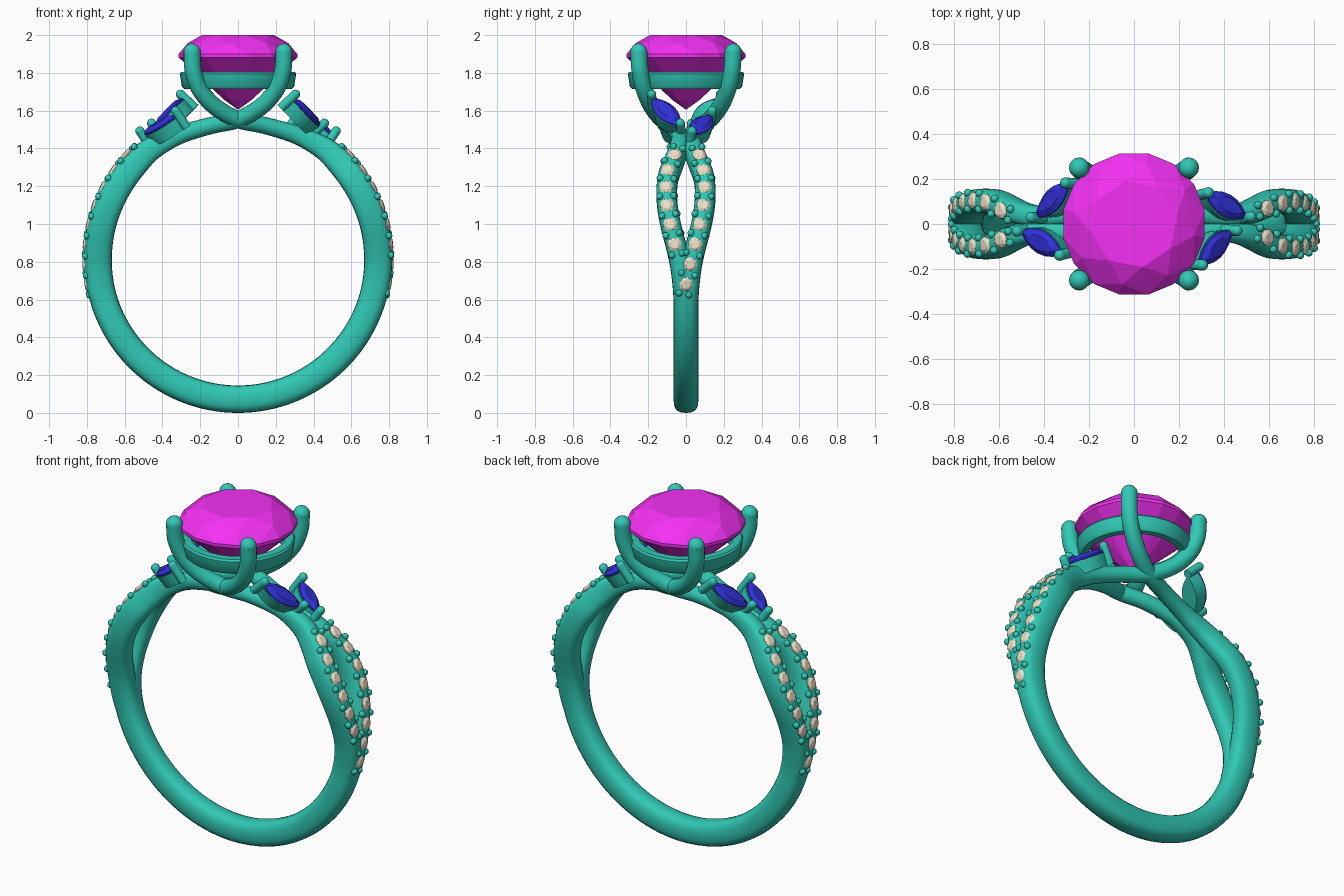
import bpy, bmesh, math
from mathutils import Vector, Matrix

if "Cube" in bpy.data.objects:
    bpy.data.objects.remove(bpy.data.objects["Cube"])

CZ, RM = 0.815, 0.7425     # ring centre height, mid radius of the shank


def material(name, rgb):
    m = bpy.data.materials.new(name)
    m.diffuse_color = (*rgb, 1)
    m.use_nodes = True
    m.node_tree.nodes["Principled BSDF"].inputs["Base Color"].default_value = m.diffuse_color
    return m


METAL = material("teal_metal", (0.03, 0.58, 0.46))
PINK = material("magenta_gem", (0.9, 0.03, 0.9))
BLUE = material("blue_gem", (0.03, 0.03, 0.7))
CREAM = material("cream_gem", (0.85, 0.76, 0.58))


def finish(name, bm, mat, smooth=True):
    bmesh.ops.recalc_face_normals(bm, faces=bm.faces[:])
    me = bpy.data.meshes.new(name)
    bm.to_mesh(me)
    bm.free()
    me.materials.append(mat)
    if smooth:
        for p in me.polygons:
            p.use_smooth = True
        me.set_sharp_from_angle(angle=math.radians(40))
    ob = bpy.data.objects.new(name, me)
    bpy.context.collection.objects.link(ob)
    return ob


def polar(phi, y, hw, hh, r=RM):
    a = math.radians(phi)
    return (r * math.sin(a), y, CZ + r * math.cos(a), hw, hh)


def catmull(pts, steps=7):
    P = [Vector(p) for p in pts]
    P = [2 * P[0] - P[1]] + P + [2 * P[-1] - P[-2]]
    out = []
    for i in range(1, len(P) - 2):
        a, b, c, d = P[i - 1:i + 3]
        for k in range(steps):
            t = k / steps
            out.append(0.5 * (2 * b + (c - a) * t + (2 * a - 5 * b + 4 * c - d) * t * t
                              + (3 * b - a - 3 * c + d) * t ** 3))
    return out + [P[-2]]


def sweep(bm, path, n=20):
    """Sweep a rounded section whose half width and half height vary along the path."""
    rings = []
    for i, p in enumerate(path):
        q, o = path[min(i + 1, len(path) - 1)], path[max(i - 1, 0)]
        t = Vector((q[0] - o[0], q[1] - o[1], q[2] - o[2])).normalized()
        side = Vector((0, 1, 0))
        side = (side - t * side.dot(t)).normalized()
        up = t.cross(side)
        e = 0.75 if p[4] > 0.055 else 1.0 - 0.25 * max(0, (p[4] - 0.045) / 0.01)
        ring = []
        for k in range(n):
            a = 2 * math.pi * k / n
            c, s = math.cos(a), math.sin(a)
            u = math.copysign(abs(c) ** e, c) * p[3]
            v = math.copysign(abs(s) ** e, s) * p[4]
            ring.append(bm.verts.new(Vector((p[0], p[1], p[2])) + side * u + up * v))
        rings.append(ring)
    for a, b in zip(rings, rings[1:]):
        for k in range(n):
            bm.faces.new((a[k], a[(k + 1) % n], b[(k + 1) % n], b[k]))
    bm.faces.new(rings[0])
    bm.faces.new(rings[-1])


def hull(bm, pts):
    r = bmesh.ops.convex_hull(bm, input=[bm.verts.new(p) for p in pts])
    bmesh.ops.delete(bm, geom=[g for g in r["geom_interior"] if isinstance(g, bmesh.types.BMVert)],
                     context='VERTS')


def ball(bm, pos, r, u=10, v=7):
    bmesh.ops.create_uvsphere(bm, u_segments=u, v_segments=v, radius=r,
                              matrix=Matrix.Translation(pos))


def circle(r, z, n, off=0.0):
    return [Vector((r * math.cos(2 * math.pi * (i + off) / n),
                    r * math.sin(2 * math.pi * (i + off) / n), z)) for i in range(n)]


def frame(pos, axis, normal):
    x = axis.normalized()
    z = (normal - x * normal.dot(x)).normalized()
    m = Matrix((x, z.cross(x), z)).transposed().to_4x4()
    return Matrix.Translation(pos) @ m


# Lower band
bm = bmesh.new()
sweep(bm, [polar(98 + i * 164 / 60, 0, 0.066, 0.0725) for i in range(61)])
finish("lower_band", bm, METAL)

# Split shoulders that sweep under the stone and end as the opposite prongs
half = [polar(*a) for a in (
    (110, .006, .058, .070), (101, .014, .057, .073), (92, .03, .056, .074),
    (84, .055, .055, .075), (77, .078, .055, .075), (69.5, .096, .055, .075),
    (62, .102, .055, .075), (54.5, .094, .055, .074), (47, .066, .053, .071),
    (40, .042, .05, .064))]
half += [polar(33, .033, .047, .056, .735), polar(24, .04, .045, .048, .725),
         (.14, .075, 1.522, .045, .045), (0, .125, 1.553, .045, .045),
         (-.12, .18, 1.62, .045, .045), (-.2, .22, 1.71, .045, .045),
         (-.237, .243, 1.81, .045, .045), (-.243, .25, 1.91, .045, .045)]
for sx, side in ((1, "right"), (-1, "left")):
    for sy, end in ((1, "back"), (-1, "front")):
        bm = bmesh.new()
        sweep(bm, catmull([(p[0] * sx, p[1] * sy, *p[2:]) for p in half]))
        ball(bm, Vector((-.243 * sx, .25 * sy, 1.91)), .0455, 16, 12)
        finish(f"{side}_{end}_strand", bm, METAL)

# Seat ring under the centre stone
bm = bmesh.new()
prof = [(.25, 1.715), (.285, 1.715), (.297, 1.727), (.308, 1.795), (.3, 1.806), (.255, 1.806)]
rings = [[bm.verts.new(v) for v in circle(r, z, 48)] for r, z in prof]
for a, b in zip(rings, rings[1:] + rings[:1]):
    for k in range(48):
        bm.faces.new((a[k], a[(k + 1) % 48], b[(k + 1) % 48], b[k]))
finish("seat_ring", bm, METAL)

# Centre stone, round brilliant cut
bm = bmesh.new()
hull(bm, circle(.195, 2.0, 8, .25) + circle(.272, 1.957, 8, .75) + circle(.32, 1.9, 16, .5)
     + circle(.32, 1.882, 16, .5) + circle(.075, 1.658, 8, .25) + [Vector((0, 0, 1.605))])
finish("centre_stone", bm, PINK, False)


# Marquise side stones with collets and end prongs
def lens(L, W, z, n=10):
    top = [(L * math.cos(math.pi * i / n), z) for i in range(n + 1)]
    up = [Vector((u, W * (1 - (u / L) ** 2), z)) for u, z in top]
    return up + [Vector((p.x, -p.y, z)) for p in reversed(up[1:-1])]


for k, side in ((1, "right"), (-1, "left")):
    for tag, a, b, nrm in (("upper", (.44, -.03, 1.52), (.29, -.18, 1.67), (.55, -.17, .75)),
                           ("lower", (.505, .03, 1.475), (.32, .135, 1.58), (.45, .2, .87))):
        a, b, nrm = (Vector((v[0] * k, v[1] * k, v[2])) for v in (a, b, nrm))
        M = frame((a + b) / 2, b - a, nrm)
        L, W = (b - a).length / 2, .054
        bm = bmesh.new()
        hull(bm, [M @ p for p in lens(L, W, 0) + lens(L * .62, W * .6, .018)
                  + lens(L, W, -.008) + lens(L * .5, W * .15, -.05)])
        finish(f"{side}_{tag}_marquise", bm, BLUE, False)
        bm = bmesh.new()
        hull(bm, [M @ p for p in lens(L * 1.02, W * 1.08, -.012) + lens(L * .92, W * .9, -.085)])
        for e in (-1, 1):
            p = [M @ Vector((e * L * 1.02, 0, z)) for z in (-.085, -.03, .022)]
            sweep(bm, [(*q, .024, .024) for q in p], 12)
            ball(bm, p[2], .0245, 12, 8)
        finish(f"{side}_{tag}_collet", bm, METAL)

# Pave rows with bead prongs on the shoulders
row_a = [.07, .093, .1, .093, .073, .05, .022, 0]
row_b = [-.06, -.097, -.105, -.1, -.083, -.06]
for k, side in ((1, "right"), (-1, "left")):
    for tag, ys in (("long", row_a), ("short", row_b)):
        gems, beads = bmesh.new(), bmesh.new()
        ext = [2 * ys[0] - ys[1]] + ys + [2 * ys[-1] - ys[-2]]

        def spot(i, r):
            """Point at fractional index i along the row."""
            j = min(max(int(math.floor(i)) + 1, 0), len(ext) - 2)
            y = ext[j] + (ext[j + 1] - ext[j]) * (i + 1 - j)
            p = polar(47 + 7.5 * i, y, 0, 0, r)
            return Vector((p[0] * k, p[1] * k, p[2]))

        for i in range(len(ys)):
            pos = spot(i, .808)
            out = Vector((pos.x, spot(i, .808).y * .6, pos.z - CZ))
            M = frame(pos, spot(i + .4, .808) - spot(i - .4, .808), out)
            S = Matrix.Diagonal((1.1, 1, 1, 1))
            hull(gems, [M @ S @ p for p in circle(.022, .016, 8, .5) + circle(.038, .004, 8)
                        + circle(.038, -.002, 8) + [Vector((0, 0, -.035))]])
        for i in range(len(ys) + 1):
            f = i - .5
            d = (spot(f + .3, .808) - spot(f - .3, .808)).normalized()
            pos = spot(f, .809)
            lat = d.cross(Vector((pos.x, 0, pos.z - CZ)).normalized())
            w = .026 if i in (0, len(ys)) else .036
            for s in (-1, 1):
                ball(beads, pos + lat * s * w, .0185)
        finish(f"{side}_{tag}_pave_gems", gems, CREAM, False)
        finish(f"{side}_{tag}_pave_beads", beads, METAL)
